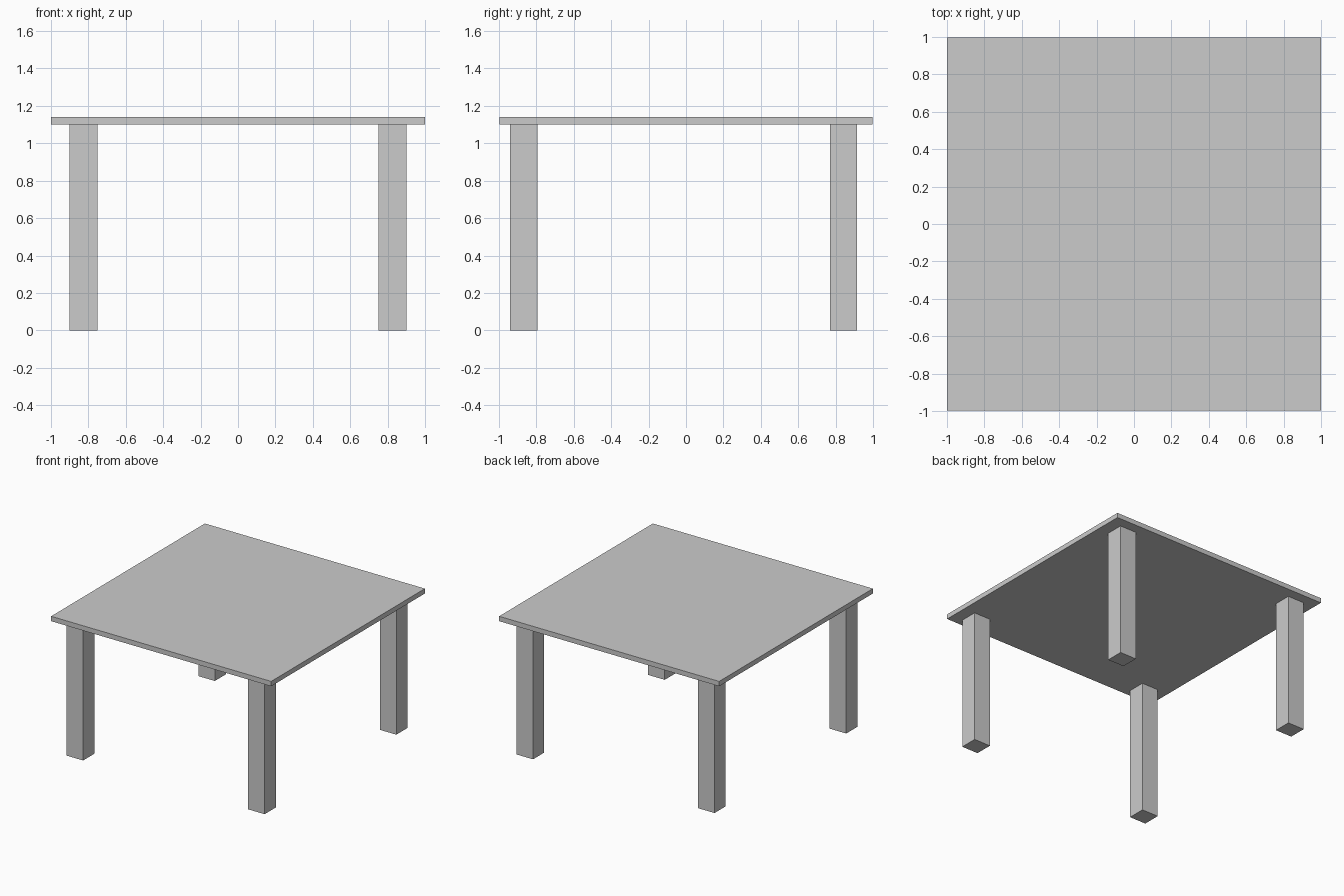
import bpy

if "Cube" in bpy.data.objects:
    bpy.data.objects.remove(bpy.data.objects["Cube"])


def box(name, lo, hi):
    """Axis-aligned box between two corners."""
    centre = [(a + b) / 2 for a, b in zip(lo, hi)]
    bpy.ops.mesh.primitive_cube_add(size=1, location=centre)
    obj = bpy.context.object
    obj.name = name
    obj.scale = [b - a for a, b in zip(lo, hi)]
    bpy.ops.object.transform_apply(location=False, rotation=False, scale=True)
    return obj


LEG_HEIGHT = 1.10

# Thin square top
box("table_top", (-1, -0.998, LEG_HEIGHT), (1, 0.998, 1.14))

# Four square legs, set slightly towards the front
for row, y0, y1 in (("front", -0.94, -0.795), ("back", 0.77, 0.915)):
    for side, x0, x1 in (("left", -0.90, -0.75), ("right", 0.75, 0.90)):
        box(f"{row}_{side}_leg", (x0, y0, 0), (x1, y1, LEG_HEIGHT))
